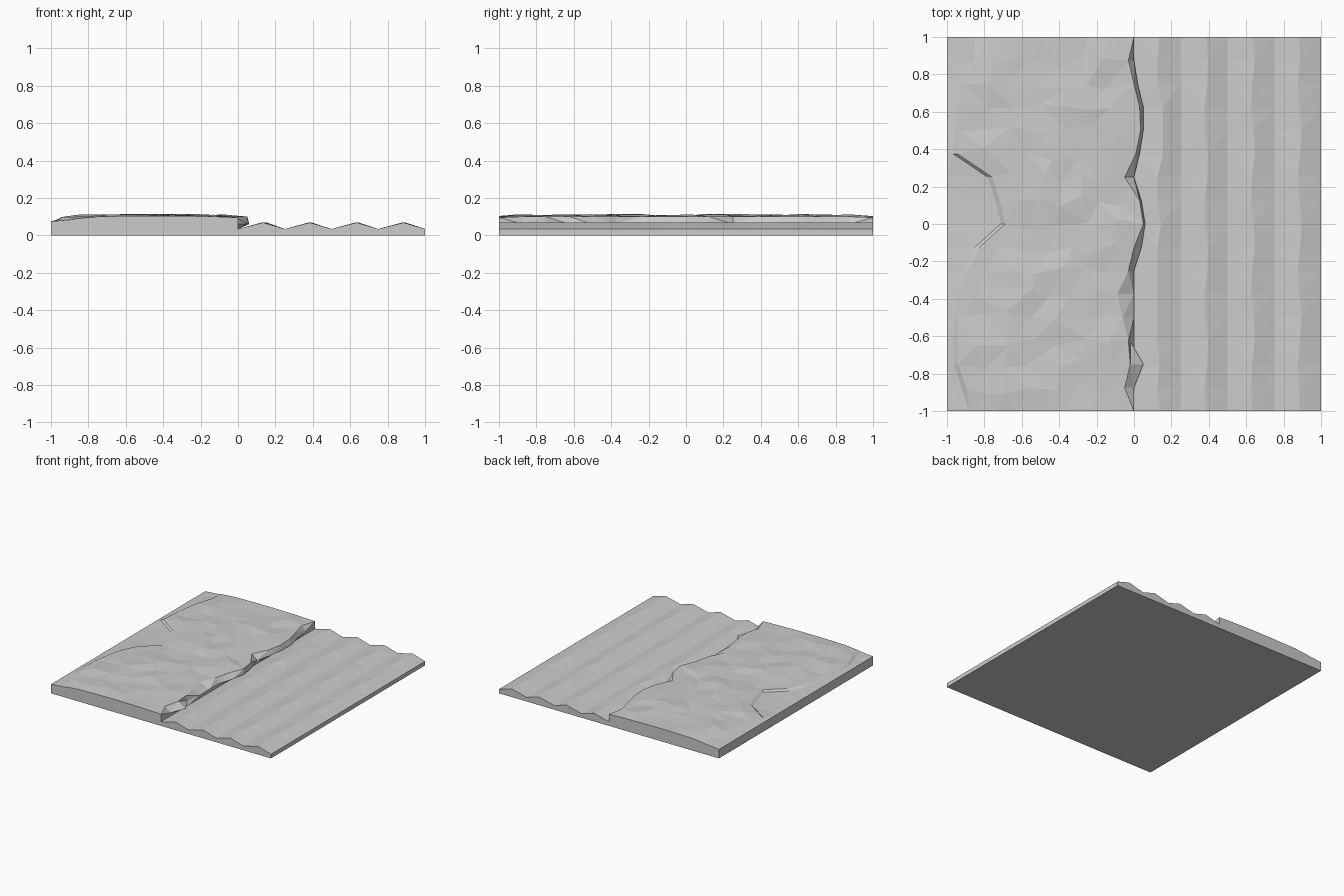
import bpy, bmesh, math, random

random.seed(7)
if "Cube" in bpy.data.objects:
    bpy.data.objects.remove(bpy.data.objects["Cube"])

grey = bpy.data.materials.new("plain grey")
grey.use_nodes = True
colour = (0.6, 0.6, 0.6, 1)
grey.diffuse_color = colour
grey.node_tree.nodes["Principled BSDF"].inputs["Base Color"].default_value = colour

ROWS = 17
ys = [1 - 2 * i / (ROWS - 1) for i in range(ROWS)]


def terrain(name, rows):
    """Skin rows of points, then drop the outer rim to a flat underside."""
    bm = bmesh.new()
    grid = [[bm.verts.new(p) for p in row] for row in rows]
    for i, (a, b) in enumerate(zip(grid, grid[1:])):
        for j in range(len(a) - 1):
            bm.faces.new((a[j], b[j], b[j + 1], a[j + 1]))
    bmesh.ops.triangulate(bm, faces=bm.faces[:], quad_method='SHORT_EDGE')
    # outer walls, leaving the seam at the middle open
    rim = [e for e in bm.edges if e.is_boundary and any(
        all(abs(abs(v.co[k]) - 1) < 1e-4 for v in e.verts) for k in (0, 1))]
    low = bmesh.ops.extrude_edge_only(bm, edges=rim)["geom"]
    for v in low:
        if isinstance(v, bmesh.types.BMVert):
            v.co.z = 0
    # flat underside
    side = 1 if name == "ploughed_soil" else -1
    bm.faces.new([bm.verts.new((x, y, 0)) for x, y in
                  ((0, -1), (0, 1), (side, 1), (side, -1))])
    bmesh.ops.remove_doubles(bm, verts=bm.verts[:], dist=1e-4)
    bmesh.ops.recalc_face_normals(bm, faces=bm.faces[:])
    # make sure the surface points upward
    for f in bm.faces:
        c = f.calc_center_median()
        if c.z < 0.001 and f.normal.z > 0:
            f.normal_flip()
    mesh = bpy.data.meshes.new(name)
    bm.to_mesh(mesh)
    bm.free()
    mesh.materials.append(grey)
    ob = bpy.data.objects.new(name, mesh)
    bpy.context.collection.objects.link(ob)
    return ob


# ploughed soil: four rounded-off ridges with slightly wandering crests
FURROW, RIDGE, PITCH = 0.034, 0.068, 0.25
wander = [0, 0, 0, .03, .03, .03, 0, 0, .02, 0, 0, 0, 0, 0, .01, 0, 0]
soil = []
for i, y in enumerate(ys):
    row = [(0, y, FURROW)]
    for k in range(4):
        crest = (k + 0.5) * PITCH
        shift = wander[i] if k == 0 else 0.022 * (0.5 - 0.5 * math.cos(i * 1.57 + k))
        if abs(y) == 1:
            shift = 0.01
        row += [(crest + shift, y, RIDGE), ((k + 1) * PITCH, y, FURROW)]
    soil.append(row)
terrain("ploughed_soil", soil)

# grassy bank: low outer step, uneven top and an overhanging broken edge
step = [-.87, -.87, -.91, -.93, -.945, -.955, -.77, -.73, -.70,
        -.84, -.90, -.93, -.95, -.955, -.95, -.91, -.87]
crest = [0, -.03, 0, .03, .035, .01, -.05, .03, .05,
         0, -.03, -.09, -.06, -.03, -.02, -.05, 0]
bulge = [0, 0, .02, .05, .05, .03, 0, .04, .06,
         .04, 0, 0, 0, -.02, .05, 0, 0]
COLS = 7
bank = []
for i, y in enumerate(ys):
    edge = abs(y) == 1
    s, c = step[i], crest[i]
    height = 0.097 if edge else 0.102
    row = [(-1, y, 0.074), (s - 0.012, y, 0.084), (s + 0.012, y, 0.098)]
    if edge:
        row[1:] = [(s - 0.012, y, 0.085), (s + 0.012, y, 0.09)]
    for j in range(1, COLS):
        t = j / COLS
        x = s + (c - s) * t
        z = height + 0.007 * math.sin(math.pi * t)
        if edge:
            row.append((x, y, z))
        else:
            row.append((x + random.uniform(-.035, .035),
                        y + random.uniform(-.035, .035),
                        z + random.uniform(-.008, .007)))
    row += [(c, y, 0.095 if edge else 0.1),
            (bulge[i], y, 0.06), (0, y, FURROW)]
    bank.append(row)
terrain("grassy_bank", bank)
